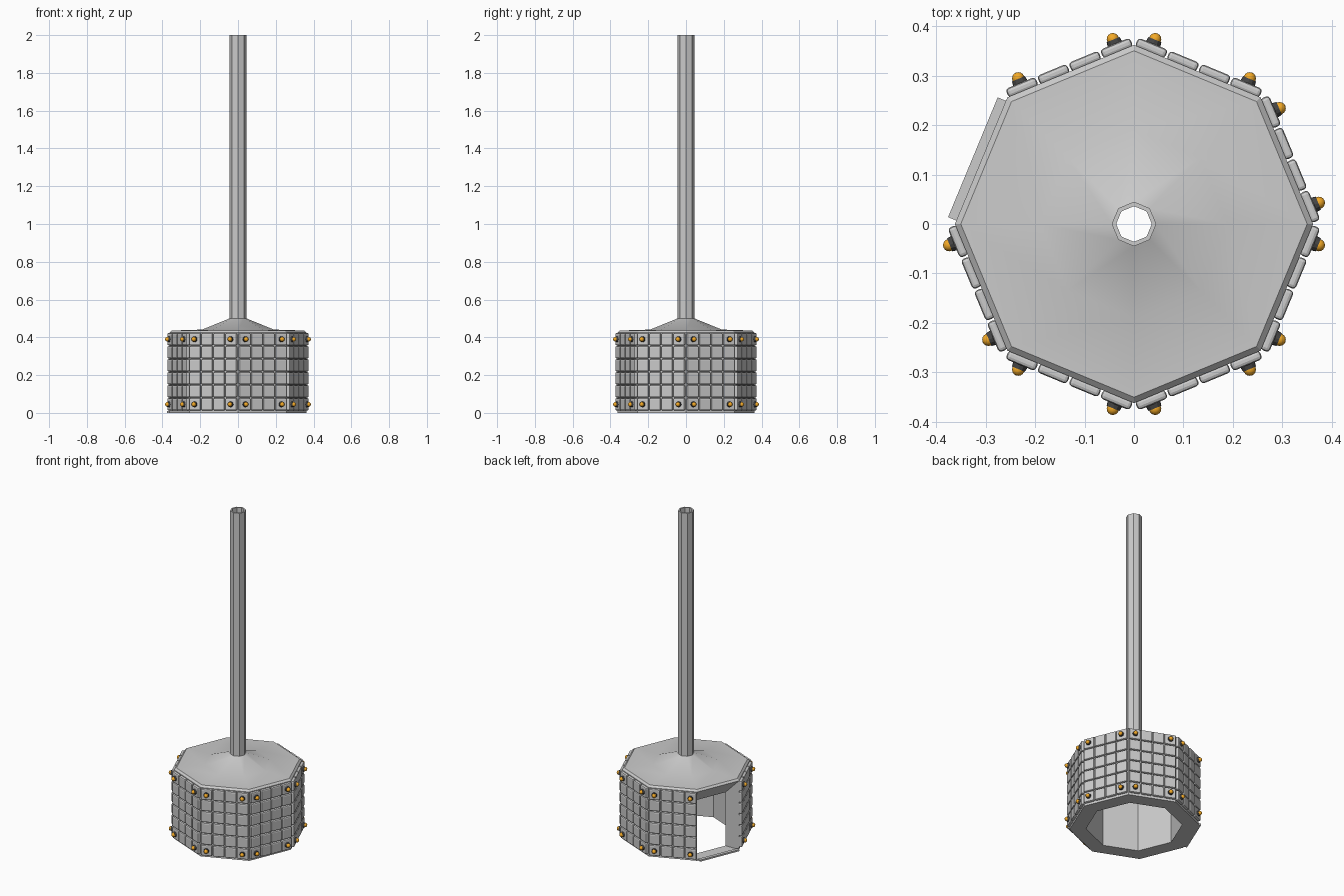
import bpy, bmesh, math
from mathutils import Matrix, Vector

if "Cube" in bpy.data.objects:
    bpy.data.objects.remove(bpy.data.objects["Cube"])

N = 8
DOOR = 3                      # open side (octant between 135 and 180 degrees)
APOTHEM = 0.362 * math.cos(math.pi / N)


def finish(bm, name, mats=()):
    bmesh.ops.recalc_face_normals(bm, faces=bm.faces)
    me = bpy.data.meshes.new(name)
    bm.to_mesh(me)
    bm.free()
    ob = bpy.data.objects.new(name, me)
    bpy.context.collection.objects.link(ob)
    for m in mats:
        me.materials.append(m)
    return ob


def smooth(ob):
    bpy.ops.object.select_all(action='DESELECT')
    ob.select_set(True)
    bpy.context.view_layer.objects.active = ob
    bpy.ops.object.shade_smooth_by_angle(angle=math.radians(30))


def material(name, rgb):
    m = bpy.data.materials.new(name)
    m.diffuse_color = (*rgb, 1)
    m.use_nodes = True
    m.node_tree.nodes["Principled BSDF"].inputs["Base Color"].default_value = m.diffuse_color
    return m


def side_frame(i):
    # local x along the side, local y up, local z outward
    a = (i + 0.5) * 2 * math.pi / N
    out = Vector((math.cos(a), math.sin(a), 0))
    along = Vector((-math.sin(a), math.cos(a), 0))
    m = Matrix((along, Vector((0, 0, 1)), out)).transposed().to_4x4()
    m.translation = out * APOTHEM
    return m


# hollow octagonal body, lid and pipe: one closed profile, open on one side
profile = [(0.27, 0), (0.362, 0), (0.362, 0.425), (0.35, 0.436), (0.19, 0.441),
           (0.045, 0.5), (0.045, 2), (0.036, 2), (0.036, 0.45), (0.18, 0.345), (0.27, 0.33)]
bm = bmesh.new()
rings = []
for k in range(N):
    a = k * 2 * math.pi / N
    rings.append([bm.verts.new((r * math.cos(a), r * math.sin(a), z)) for r, z in profile])
for k in range(N):
    p, q = rings[k], rings[(k + 1) % N]
    for j in range(len(profile)):
        if k == DOOR and j in (1, 10):
            continue
        n = (j + 1) % len(profile)
        bm.faces.new((p[j], q[j], q[n], p[n]))
# lintel and jambs of the opening
p, q = rings[DOOR], rings[DOOR + 1]
bm.faces.new((p[2], q[2], q[10], p[10]))
for r in (p, q):
    bm.faces.new((r[0], r[1], r[2], r[10]))
smooth(finish(bm, "body_and_pipe"))

# threshold strip at the foot of the opening
bm = bmesh.new()
bmesh.ops.create_cube(bm, size=1, matrix=side_frame(DOOR)
                      @ Matrix.Translation((0, 0.005, 0.008))
                      @ Matrix.Diagonal((0.262, 0.01, 0.02, 1)))
finish(bm, "door_threshold")

# padded tiles, 4 x 6 on every closed side
PITCH = 0.069
tiles = bmesh.new()
for i in range(N):
    if i == DOOR:
        continue
    for c in range(4):
        for r in range(6):
            m = side_frame(i) @ Matrix.Translation(((c - 1.5) * PITCH, 0.045 + r * PITCH, 0.007))
            bmesh.ops.create_cube(tiles, size=1, matrix=m @ Matrix.Diagonal((0.065, 0.065, 0.02, 1)))
ob = finish(tiles, "wall_tiles")
bev = ob.modifiers.new("bevel", 'BEVEL')
bev.width = 0.007
bev.segments = 2

# corner bolts: dark collar with an orange dome
dark = material("dark_grey", (0.06, 0.06, 0.06))
orange = material("orange", (0.9, 0.4, 0.02))
collars, domes = bmesh.new(), bmesh.new()
for i in range(N):
    if i == DOOR:
        continue
    for x in (-0.1035, 0.1035):
        for z in (0.045, 0.39):
            m = side_frame(i) @ Matrix.Translation((x, z, 0.02))
            bmesh.ops.create_cone(collars, cap_ends=True, segments=12, radius1=0.016,
                                  radius2=0.014, depth=0.012, matrix=m)
            bmesh.ops.create_uvsphere(domes, u_segments=12, v_segments=8, radius=0.0125,
                                      matrix=m @ Matrix.Translation((0, 0, 0.007)))
finish(collars, "bolt_collars", [dark])
smooth(finish(domes, "bolt_domes", [orange]))
